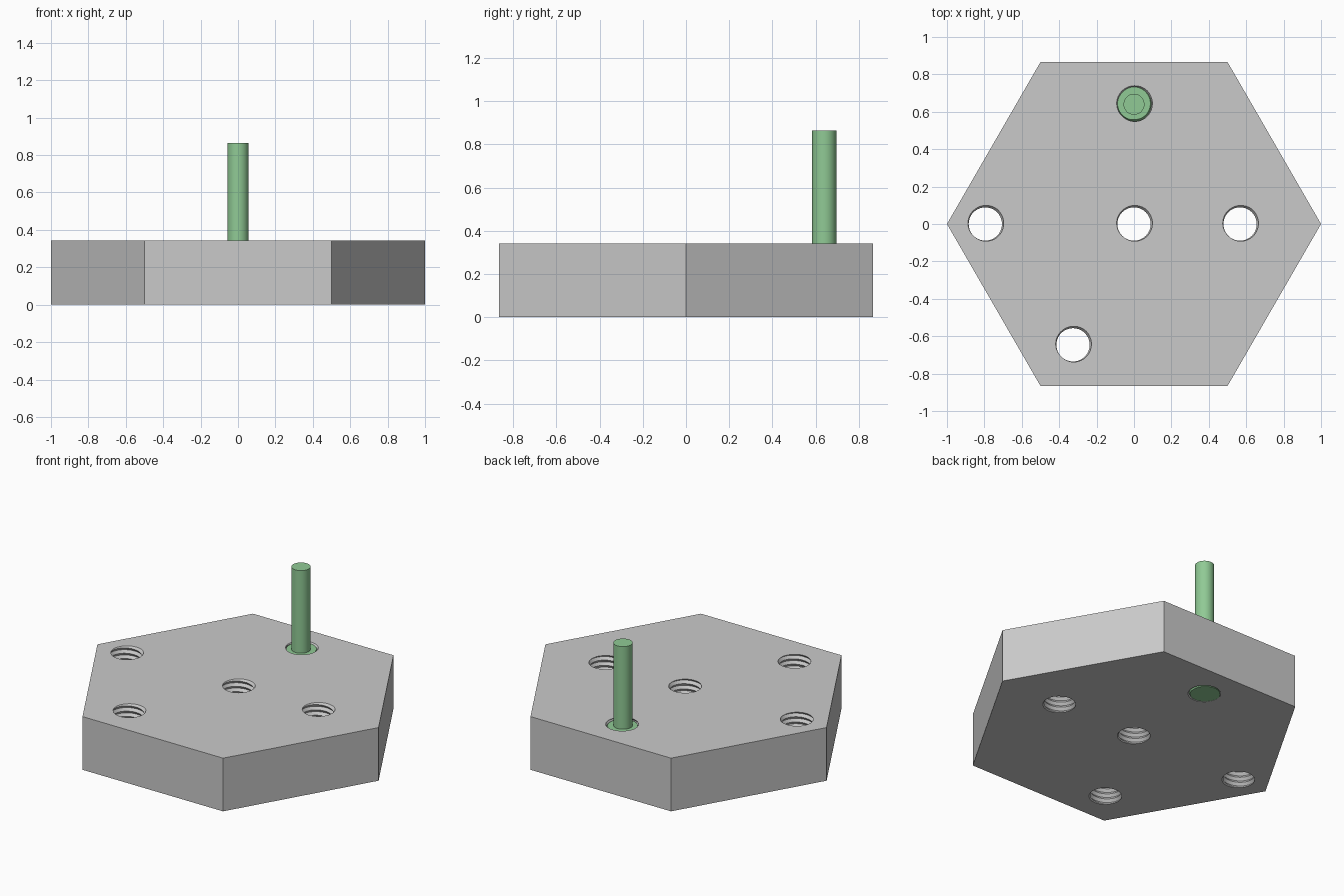
import bpy, bmesh, math
from mathutils import Vector

if "Cube" in bpy.data.objects:
    bpy.data.objects.remove(bpy.data.objects["Cube"], do_unlink=True)

PLATE_H = 0.342
PITCH = 0.034
SEG = 40
ROD_XY = (0.0, 0.64)
HOLES = [(-0.795, 0), (0, 0), (0.567, 0), (-0.326, -0.646), ROD_XY]


def material(name, rgb):
    m = bpy.data.materials.new(name)
    m.use_nodes = True
    m.diffuse_color = (*rgb, 1)
    m.node_tree.nodes["Principled BSDF"].inputs["Base Color"].default_value = (*rgb, 1)
    return m


grey = material("light grey", (0.59, 0.59, 0.59))
green = material("soft green", (0.28, 0.59, 0.30))


def make_object(name, bm, mat):
    bmesh.ops.recalc_face_normals(bm, faces=bm.faces)
    me = bpy.data.meshes.new(name)
    bm.to_mesh(me)
    bm.free()
    me.materials.append(mat)
    ob = bpy.data.objects.new(name, me)
    bpy.context.collection.objects.link(ob)
    return ob


def add_prism(bm, radius, z0, z1, sides, xy=(0, 0)):
    ring = [bm.verts.new((xy[0] + radius * math.cos(2 * math.pi * i / sides),
                          xy[1] + radius * math.sin(2 * math.pi * i / sides), z0))
            for i in range(sides)]
    base = bm.faces.new(ring)
    top = bmesh.ops.extrude_face_region(bm, geom=[base])["geom"]
    bmesh.ops.translate(bm, vec=(0, 0, z1 - z0),
                        verts=[g for g in top if isinstance(g, bmesh.types.BMVert)])


def thread(xy, r_minor, r_major, z0, z1):
    """Closed helical screw solid, trimmed flat at z0 and z1."""
    bm = bmesh.new()
    turns = int((z1 - z0) / PITCH) + 5
    n = SEG * turns

    def strand(radius, lift):
        pts = []
        for i in range(n + 1):
            a = 2 * math.pi * i / SEG
            z = z0 + PITCH * (i / SEG - 2 + lift)
            pts.append(bm.verts.new((xy[0] + radius * math.cos(a),
                                     xy[1] + radius * math.sin(a), z)))
        return pts

    root, crest = strand(r_minor, 0), strand(r_major, 0.5)
    for i in range(n):
        bm.faces.new((root[i], root[i + 1], crest[i + 1], crest[i]))
        if i + SEG < n:
            bm.faces.new((crest[i], crest[i + 1], root[i + 1 + SEG], root[i + SEG]))
    bmesh.ops.triangulate(bm, faces=bm.faces)
    # Trim both ends and cap them
    for z, d in ((z0, -1), (z1, 1)):
        geom = bm.verts[:] + bm.edges[:] + bm.faces[:]
        bmesh.ops.bisect_plane(bm, geom=geom, dist=1e-6, plane_co=Vector((0, 0, z)),
                               plane_no=Vector((0, 0, d)), clear_outer=True)
        rim = [e for e in bm.edges if e.is_boundary
               and all(abs(v.co.z - z) < 1e-4 for v in e.verts)]
        bmesh.ops.edgeloop_fill(bm, edges=rim)
    return bm


# Hexagonal plate with threaded through holes
bm = bmesh.new()
add_prism(bm, 1.0, 0.0, PLATE_H, 6)
plate = make_object("hexagonal_plate", bm, grey)

for k, xy in enumerate(HOLES):
    cutter = make_object("hole_cutter_%d" % k,
                         thread(xy, 0.089, 0.102, -0.02, PLATE_H + 0.02), grey)
    cutter.hide_render = True
    cutter.hide_set(True)
    mod = plate.modifiers.new("threaded_hole", 'BOOLEAN')
    mod.operation = 'DIFFERENCE'
    mod.solver = 'EXACT'
    mod.object = cutter

# Bake the holes, then discard the cutters
bpy.context.view_layer.update()
baked = bpy.data.meshes.new_from_object(
    plate.evaluated_get(bpy.context.evaluated_depsgraph_get()))
plate.modifiers.clear()
plate.data = baked
for ob in [o for o in bpy.data.objects if o.name.startswith("hole_cutter_")]:
    bpy.data.objects.remove(ob, do_unlink=True)

# Screwed-in base of the pin
pin_base = make_object("threaded_pin_base", thread(ROD_XY, 0.082, 0.094, 0.002, 0.334), green)

# Smooth upright pin
bm = bmesh.new()
add_prism(bm, 0.056, 0.30, 0.865, 48, ROD_XY)
pin = make_object("pin_shaft", bm, green)

for ob in (plate, pin_base, pin):
    bpy.ops.object.select_all(action='DESELECT')
    ob.select_set(True)
    bpy.context.view_layer.objects.active = ob
    bpy.ops.object.shade_smooth_by_angle(angle=math.radians(30))
